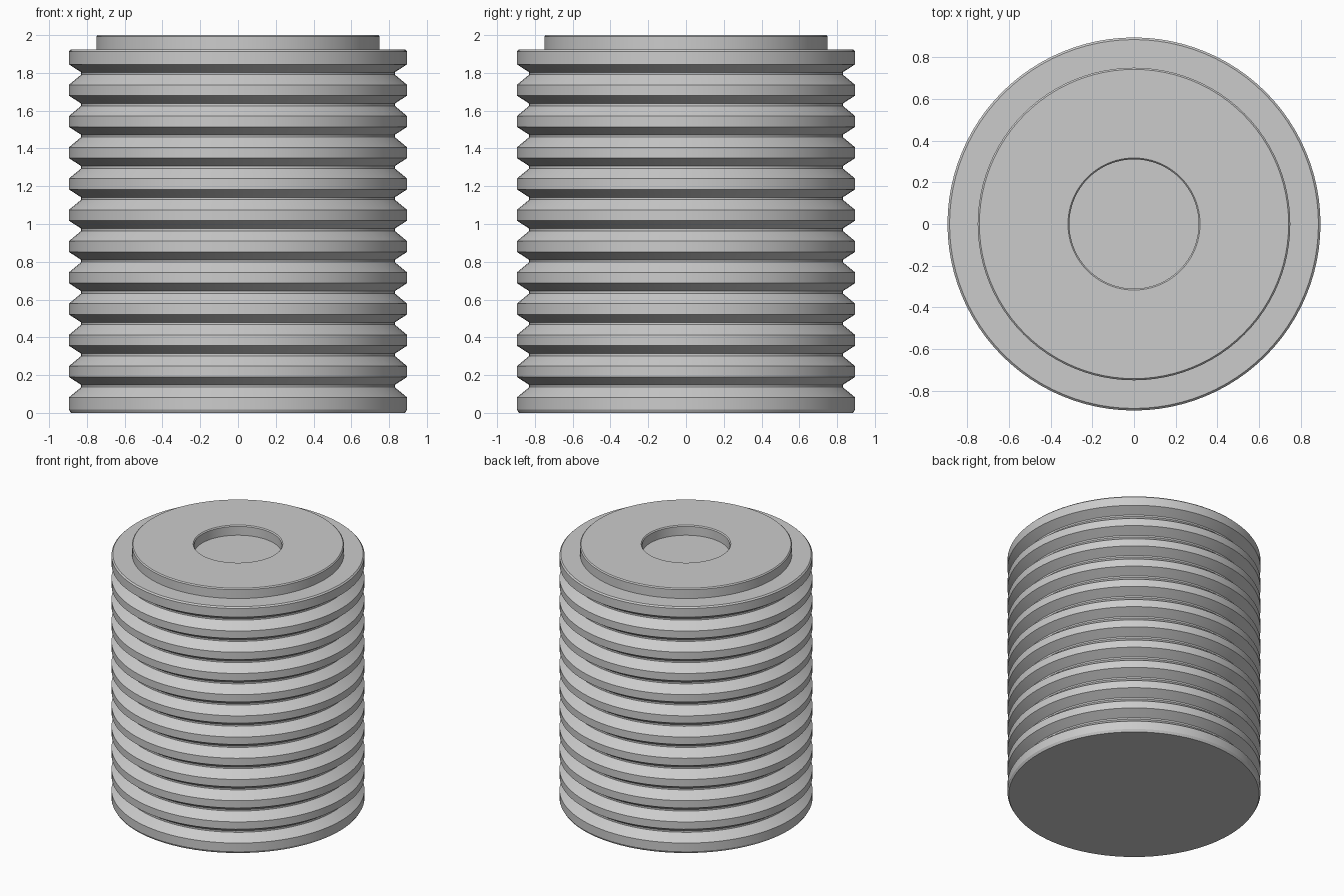
import bpy
import math

default = bpy.data.objects.get("Cube")
if default:
    bpy.data.objects.remove(default, do_unlink=True)

SEGMENTS = 96
CREST, FLOOR = 0.895, 0.83
PERIOD, GROOVES = 0.1655, 11
BODY_TOP = 1.923

grey = bpy.data.materials.new("metal_grey")
grey.use_nodes = True
colour = (0.6, 0.6, 0.6, 1)
grey.diffuse_color = colour
grey.node_tree.nodes["Principled BSDF"].inputs["Base Color"].default_value = colour


def lathe(name, profile):
    """Spin (radius, z) points about z; a zero radius gives a closed cap."""
    verts, faces = [], []
    rings = []
    for r, z in profile:
        rings.append(len(verts))
        for i in range(SEGMENTS):
            a = math.tau * i / SEGMENTS
            verts.append((r * math.cos(a), r * math.sin(a), z))
    for a, b in zip(rings, rings[1:]):
        for i in range(SEGMENTS):
            j = (i + 1) % SEGMENTS
            faces.append((a + i, a + j, b + j, b + i))
    # flat caps at both ends of the profile
    faces.append(tuple(reversed(range(SEGMENTS))))
    faces.append(tuple(rings[-1] + i for i in range(SEGMENTS)))
    mesh = bpy.data.meshes.new(name)
    mesh.from_pydata(verts, [], faces)
    mesh.materials.append(grey)
    obj = bpy.data.objects.new(name, mesh)
    bpy.context.collection.objects.link(obj)
    bpy.context.view_layer.objects.active = obj
    obj.select_set(True)
    bpy.ops.object.shade_smooth_by_angle(angle=math.radians(20))
    obj.select_set(False)
    return obj


# Ribbed body: chamfered foot, then repeated V grooves with a narrow floor
profile = [(CREST - 0.01, 0), (CREST, 0.018)]
for n in range(GROOVES):
    z = 0.142 + n * PERIOD
    profile += [(CREST, z - 0.06), (FLOOR, z - 0.006),
                (FLOOR, z + 0.006), (CREST, z + 0.048)]

# Top rim, raised collar and shallow round recess
profile += [(CREST, BODY_TOP - 0.01), (CREST - 0.01, BODY_TOP),
            (0.75, BODY_TOP), (0.75, 1.992), (0.742, 2),
            (0.317, 2), (0.31, 1.992), (0.31, BODY_TOP)]
lathe("ribbed_cylinder", profile)
